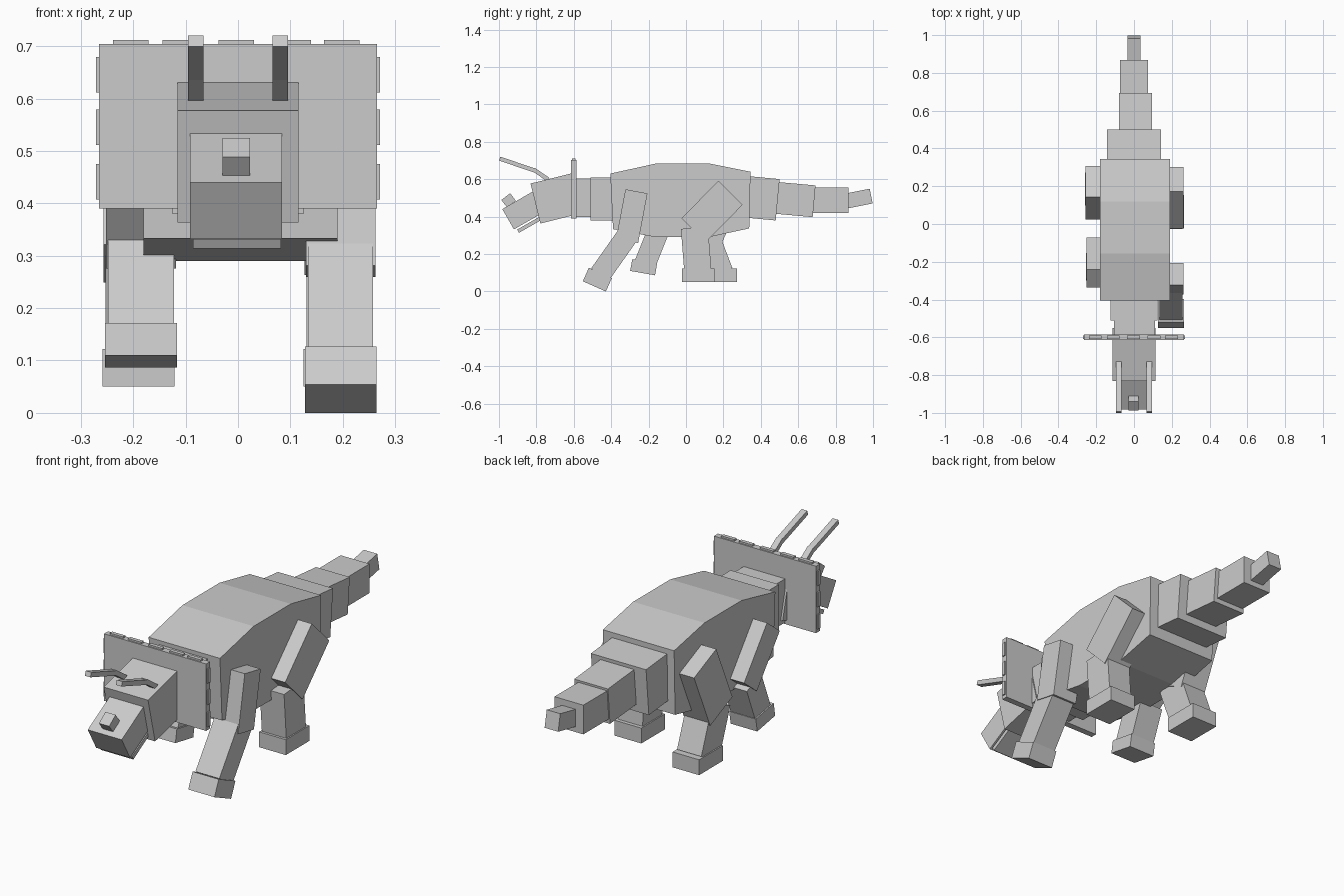
import bpy, bmesh, math

cube = bpy.data.objects.get("Cube")
if cube:
    bpy.data.objects.remove(cube, do_unlink=True)

# One plain grey for everything
grey = bpy.data.materials.new("plain_grey")
grey.use_nodes = True
COLOUR = (0.6, 0.6, 0.6, 1.0)
grey.diffuse_color = COLOUR
grey.node_tree.nodes["Principled BSDF"].inputs["Base Color"].default_value = COLOUR


def add_object(name, bm):
    bmesh.ops.recalc_face_normals(bm, faces=bm.faces)
    mesh = bpy.data.meshes.new(name)
    bm.to_mesh(mesh)
    bm.free()
    mesh.materials.append(grey)
    obj = bpy.data.objects.new(name, mesh)
    bpy.context.collection.objects.link(obj)
    return obj


def prism(name, x0, x1, outline):
    """Extrude a side outline of (y, z) points from x0 to x1."""
    bm = bmesh.new()
    face = bm.faces.new([bm.verts.new((x0, y, z)) for y, z in outline])
    ext = bmesh.ops.extrude_face_region(bm, geom=[face])
    verts = [v for v in ext["geom"] if isinstance(v, bmesh.types.BMVert)]
    bmesh.ops.translate(bm, verts=verts, vec=(x1 - x0, 0, 0))
    return add_object(name, bm)


def bar(name, x0, x1, start, end, thick):
    """Box whose centre line runs from start to end in the (y, z) plane."""
    (ya, za), (yb, zb) = start, end
    length = math.hypot(yb - ya, zb - za)
    ny = -(zb - za) / length * thick / 2
    nz = (yb - ya) / length * thick / 2
    return prism(name, x0, x1, [(ya + ny, za + nz), (yb + ny, zb + nz),
                                (yb - ny, zb - nz), (ya - ny, za - nz)])


# Body with sloping shoulders and hips
prism("body", -0.18, 0.19, [
    (-0.405, 0.63), (-0.155, 0.685), (0.12, 0.685), (0.345, 0.64),
    (0.338, 0.337), (0.12, 0.29), (-0.16, 0.29), (-0.39, 0.333)])

# Neck
bar("neck_base", -0.125, 0.125, (-0.51, 0.495), (-0.37, 0.495), 0.23)
bar("neck_front", -0.105, 0.11, (-0.61, 0.50), (-0.50, 0.50), 0.205)

# Tail, four shrinking blocks
bar("tail_base", -0.143, 0.143, (0.32, 0.506), (0.49, 0.49), 0.222)
bar("tail_middle", -0.08, 0.095, (0.485, 0.50), (0.685, 0.482), 0.17)
bar("tail_end", -0.075, 0.075, (0.67, 0.488), (0.868, 0.488), 0.137)
bar("tail_tip", -0.035, 0.035, (0.85, 0.482), (0.99, 0.51), 0.08)

# Head, snout, jaw and nose horn
bar("head", -0.115, 0.115, (-0.805, 0.47), (-0.578, 0.526), 0.22)
bar("snout", -0.092, 0.084, (-0.951, 0.386), (-0.76, 0.496), 0.125)
bar("lower_jaw", -0.086, 0.082, (-0.898, 0.322), (-0.76, 0.401), 0.02)
bar("nose_horn", -0.03, 0.023, (-0.972, 0.469), (-0.925, 0.51 - 0.005), 0.05)

# Neck frill with raised studs around its edge
bar("frill", -0.265, 0.265, (-0.6, 0.39), (-0.6, 0.704), 0.03)
for i, x in enumerate((-0.205, -0.11, -0.003, 0.105, 0.198)):
    bar(f"frill_top_stud_{i + 1}", x - 0.034, x + 0.034,
        (-0.6, 0.69), (-0.6, 0.712), 0.018)
for side, label in ((1, "left"), (-1, "right")):
    for i, z in enumerate((0.441, 0.545, 0.645)):
        x0, x1 = sorted((side * 0.255, side * 0.271))
        bar(f"frill_{label}_stud_{i + 1}", x0, x1,
            (-0.6, z - 0.034), (-0.6, z + 0.034), 0.018)

    # Brow horns, bent once
    x0, x1 = sorted((side * 0.066, side * 0.095))
    bar(f"{label}_horn_base", x0, x1, (-0.735, 0.597), (-0.815, 0.652), 0.022)
    bar(f"{label}_horn_tip", x0, x1, (-0.805, 0.645), (-0.996, 0.71), 0.022)

# Legs: outer edges, then (start, end, thickness) for upper, lower and foot
legs = {
    "left_front": (0.130, 0.262,
                   ((-0.265, 0.535), (-0.315, 0.27), 0.12),
                   ((-0.312, 0.30), (-0.46, 0.09), 0.115),
                   ((-0.458, 0.099), (-0.49, 0.027), 0.135)),
    "right_front": (-0.252, -0.118,
                    ((-0.288, 0.53), (-0.118, 0.312), 0.12),
                    ((-0.15, 0.32), (-0.222, 0.14), 0.115),
                    ((-0.221, 0.16), (-0.232, 0.098), 0.135)),
    "left_hind": (0.127, 0.262,
                  ((0.238, 0.527), (0.04, 0.327), 0.182),
                  ((0.045, 0.34), (0.064, 0.10), 0.145),
                  ((0.065, 0.122), (0.065, 0.05), 0.175)),
    "right_hind": (-0.257, -0.123,
                   ((0.225, 0.555), (0.105, 0.285), 0.18),
                   ((0.10, 0.31), (0.18, 0.10), 0.145),
                   ((0.185, 0.122), (0.185, 0.05), 0.175)),
}
for label, (x0, x1, upper, lower, foot) in legs.items():
    bar(f"{label}_upper_leg", x0, x1 , *upper)
    bar(f"{label}_lower_leg", x0 + 0.004, x1 - 0.004, *lower)
    bar(f"{label}_foot", x0 - 0.002, x1 + 0.002, *foot)
